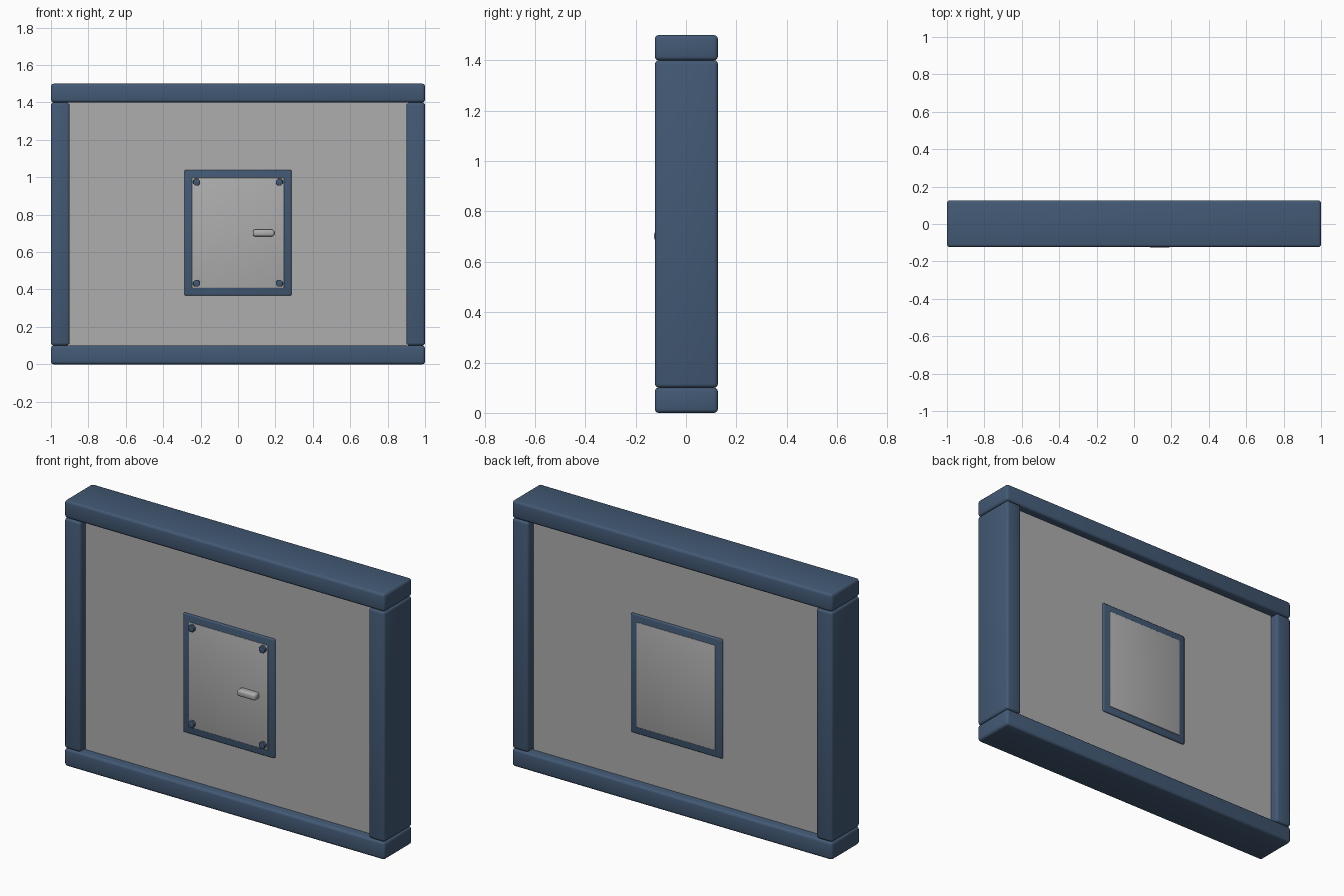
import bpy, math

if "Cube" in bpy.data.objects:
    bpy.data.objects.remove(bpy.data.objects["Cube"])


def material(name, rgb):
    m = bpy.data.materials.new(name)
    m.diffuse_color = (*rgb, 1)
    m.use_nodes = True
    m.node_tree.nodes["Principled BSDF"].inputs["Base Color"].default_value = m.diffuse_color
    return m


BLUE = material("slate_blue", (0.055, 0.100, 0.175))
GREY = material("light_grey", (0.42, 0.42, 0.42))
YC = 0.0015  # frame sits slightly back because the handle pokes out in front


def finish(o, name, mat, bevel, segments=3):
    o.name = name
    o.data.materials.append(mat)
    if bevel:
        b = o.modifiers.new("bevel", 'BEVEL')
        b.width, b.segments = bevel, segments
        b.limit_method = 'ANGLE'
        b.angle_limit = math.radians(50)
        bpy.ops.object.modifier_apply(modifier=b.name)
    bpy.ops.object.shade_smooth_by_angle(angle=math.radians(35))
    return o


def box(name, x, y, z, mat, bevel=0.0):
    """Box from (min, max) ranges on each axis."""
    bpy.ops.mesh.primitive_cube_add(size=1, location=[sum(r) / 2 for r in (x, y, z)])
    o = bpy.context.object
    o.scale = [r[1] - r[0] for r in (x, y, z)]
    bpy.ops.object.transform_apply(location=False, rotation=False, scale=True)
    return finish(o, name, mat, bevel)


def depth(h):
    return (YC - h, YC + h)


# Outer frame: two rails and two posts
box("bottom_rail", (-1, 1), depth(0.125), (0, 0.1), BLUE, 0.015)
box("top_rail", (-1, 1), depth(0.125), (1.4, 1.5), BLUE, 0.015)
box("left_post", (-1, -0.9), depth(0.125), (0.1, 1.4), BLUE, 0.015)
box("right_post", (0.9, 1), depth(0.125), (0.1, 1.4), BLUE, 0.015)

# Wall panel
box("wall_panel", (-0.9, 0.9), depth(0.075), (0.1, 1.4), GREY)

# Hatch: blue surround with a grey door, visible on both faces
box("hatch_surround", (-0.286, 0.286), depth(0.085), (0.367, 1.04), BLUE, 0.008)
box("hatch_door", (-0.246, 0.246), depth(0.09), (0.407, 0.998), GREY, 0.004)

# Corner bolts on the front of the door
for x in (-0.221, 0.221):
    for z in (0.433, 0.974):
        bpy.ops.mesh.primitive_cylinder_add(
            vertices=8, radius=0.02, depth=0.03, location=(x, -0.092, z),
            rotation=(math.pi / 2, math.pi / 8, 0))
        finish(bpy.context.object, "corner_bolt", BLUE, 0.004, 2)

# Door handle
box("door_handle", (0.08, 0.194), (-0.1265, -0.08), (0.684, 0.72), GREY, 0.011)
